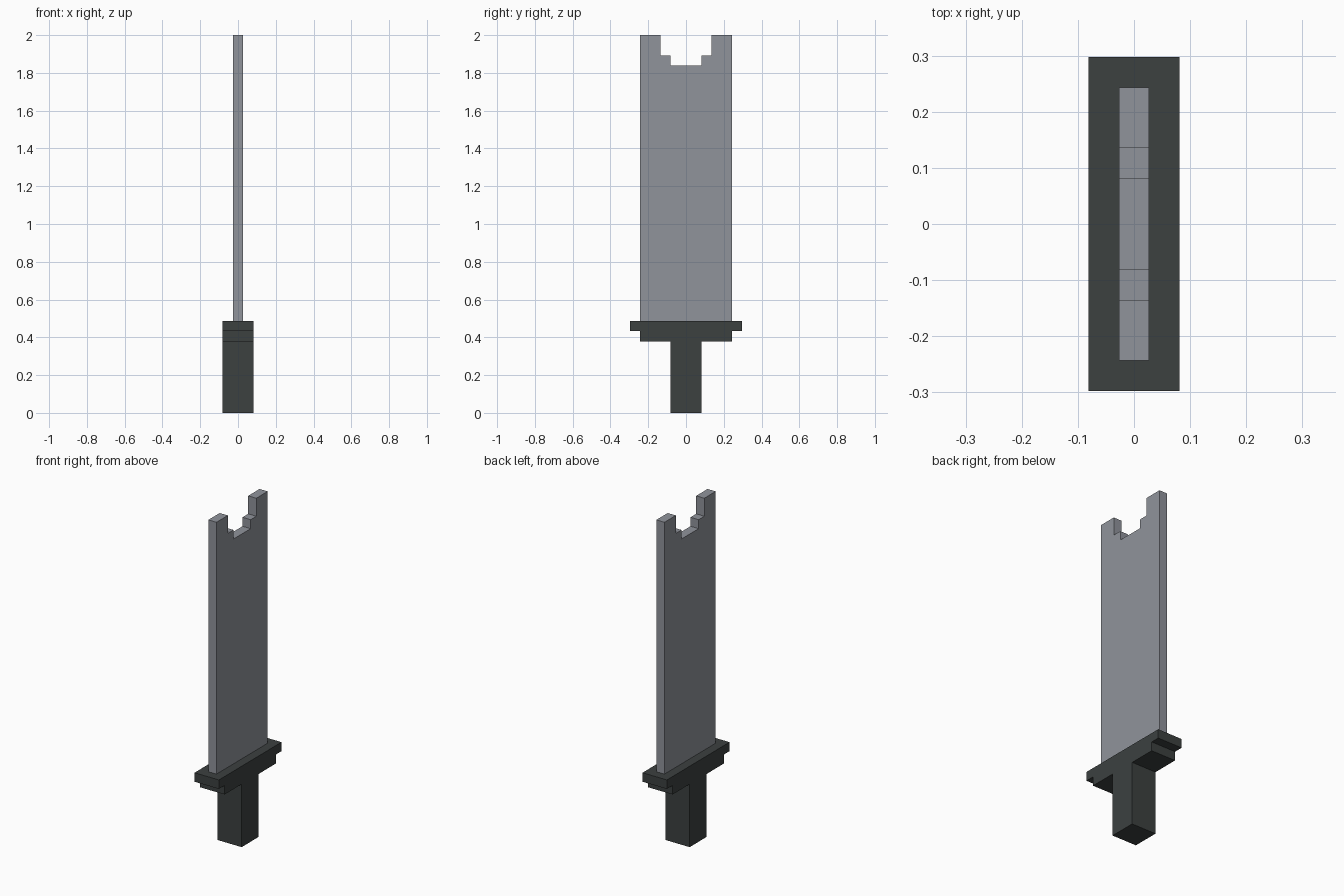
import bpy
import bmesh

cube = bpy.data.objects.get("Cube")
if cube:
    bpy.data.objects.remove(cube, do_unlink=True)

U = 2 / 37  # one block of the stepped design


def make_material(name, colour):
    mat = bpy.data.materials.new(name)
    mat.use_nodes = True
    mat.diffuse_color = colour
    mat.node_tree.nodes["Principled BSDF"].inputs["Base Color"].default_value = colour
    return mat


def extrude_profile(name, half, thickness, mat):
    """Mirror a half outline (y, z in blocks) across y = 0 and extrude it along x."""
    outline = half + [(-y, z) for y, z in reversed(half)]
    bm = bmesh.new()
    face = bm.faces.new([bm.verts.new((-thickness / 2 * U, y * U, z * U))
                         for y, z in outline])
    result = bmesh.ops.extrude_face_region(bm, geom=[face])
    verts = [g for g in result["geom"] if isinstance(g, bmesh.types.BMVert)]
    bmesh.ops.translate(bm, verts=verts, vec=(thickness * U, 0, 0))
    bmesh.ops.recalc_face_normals(bm, faces=bm.faces)
    mesh = bpy.data.meshes.new(name)
    bm.to_mesh(mesh)
    bm.free()
    mesh.materials.append(mat)
    obj = bpy.data.objects.new(name, mesh)
    bpy.context.collection.objects.link(obj)
    return obj


steel = make_material("steel grey", (0.28, 0.295, 0.33, 1))
dark = make_material("dark grey", (0.045, 0.052, 0.051, 1))

# Broad flat blade with a stepped notch in its tip
extrude_profile("blade", [(4.5, 9), (4.5, 37), (2.5, 37), (2.5, 35), (1.5, 35), (1.5, 34)],
                1, steel)

# Grip and two-tier crossguard in one solid
extrude_profile("grip_and_guard", [(1.5, 0), (1.5, 7), (4.5, 7), (4.5, 8), (5.5, 8), (5.5, 9)],
                3, dark)
